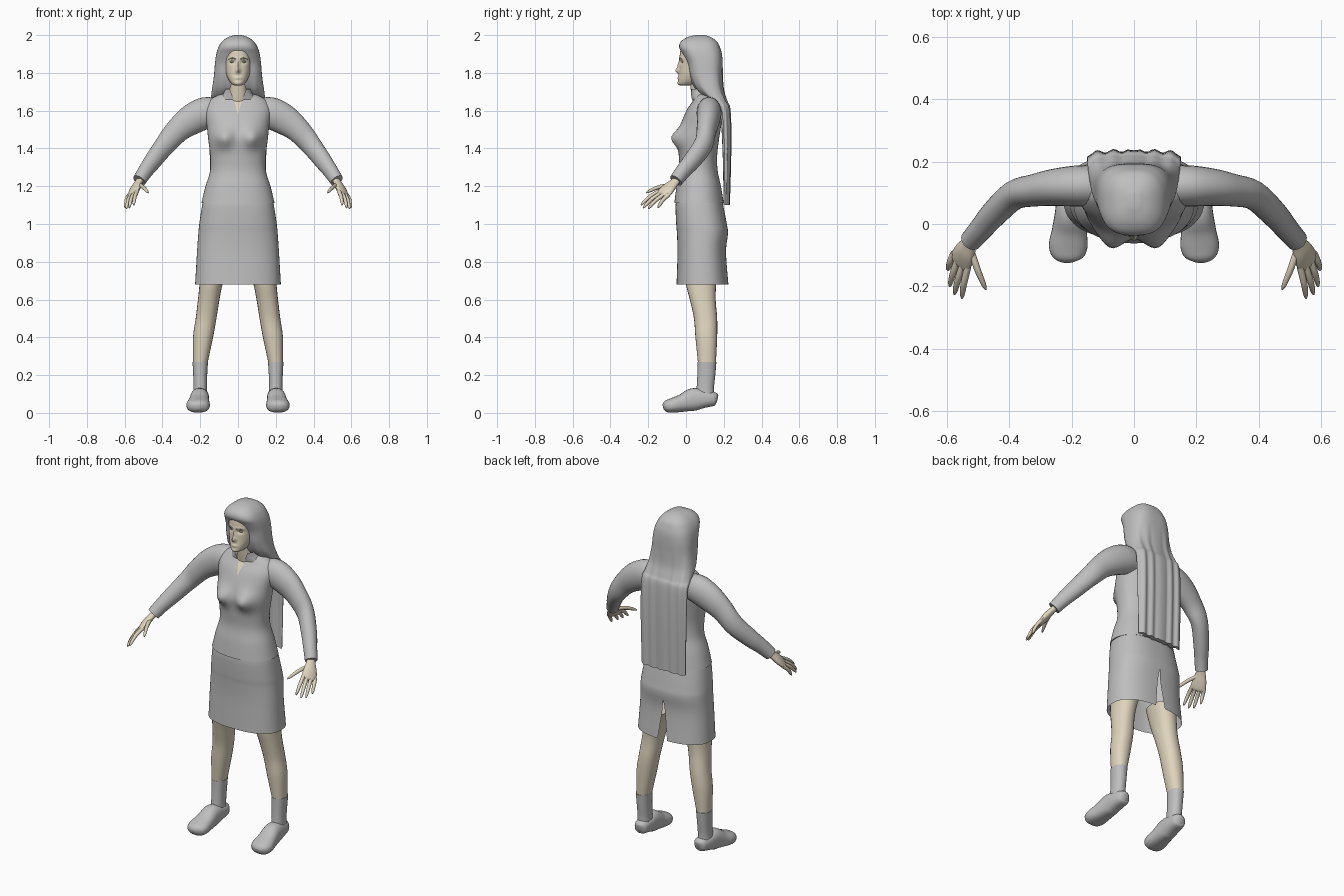
import bpy, bmesh, math
from mathutils import Vector

cube = bpy.data.objects.get("Cube")
if cube:
    bpy.data.objects.remove(cube, do_unlink=True)


def material(name, rgb):
    m = bpy.data.materials.new(name)
    m.use_nodes = True
    m.diffuse_color = (*rgb, 1)
    m.node_tree.nodes["Principled BSDF"].inputs["Base Color"].default_value = (*rgb, 1)
    return m


GREY = material("soft grey", (0.52, 0.52, 0.52))
SKIN = material("warm skin", (0.74, 0.66, 0.51))


def spline(rows, steps):
    """Catmull-Rom through rows of numbers."""
    out = []
    for i in range(len(rows) - 1):
        a, b, c, d = (rows[max(0, min(len(rows) - 1, i + j))] for j in (-1, 0, 1, 2))
        for s in range(steps):
            t = s / steps
            out.append([0.5 * (2 * q + (r - p) * t + (2 * p - 5 * q + 4 * r - u) * t * t
                               + (3 * q - p - 3 * r + u) * t ** 3)
                        for p, q, r, u in zip(a, b, c, d)])
    return out + [list(rows[-1])]


def unit_ring(n, power):
    """Superellipse outline of unit radius."""
    for i in range(n):
        a = 2 * math.pi * i / n
        yield tuple(math.copysign(abs(f) ** power, f) for f in (math.cos(a), math.sin(a)))


def skin_rings(name, rings, mats, cap=True, mirror=False, warp=None, edit=None):
    bm = bmesh.new()
    loops = [[bm.verts.new(p) for p in ring] for ring in rings]
    n = len(loops[0])
    for lo, hi in zip(loops, loops[1:]):
        for i in range(n):
            j = (i + 1) % n
            bm.faces.new((lo[i], lo[j], hi[j], hi[i]))
    if cap:
        bm.faces.new(loops[0])
        bm.faces.new(loops[-1])
    if warp:
        for v in bm.verts:
            warp(v.co)
    if edit:
        edit(bm)
    bmesh.ops.recalc_face_normals(bm, faces=bm.faces[:])
    mesh = bpy.data.meshes.new(name)
    bm.to_mesh(mesh)
    bm.free()
    for m in mats:
        mesh.materials.append(m)
    ob = bpy.data.objects.new(name, mesh)
    bpy.context.collection.objects.link(ob)
    bpy.ops.object.select_all(action="DESELECT")
    ob.select_set(True)
    bpy.context.view_layer.objects.active = ob
    bpy.ops.object.shade_smooth_by_angle(angle=math.radians(45))
    if mirror:
        ob.modifiers.new("Mirror", "MIRROR")
    return ob


def loft(name, rows, *mats, n=40, power=0.9, steps=5, **kw):
    """Level sections: height, centre x, half width, front y, back y."""
    rings = [[(cx + w * c, (yf + yb) / 2 + (yb - yf) / 2 * s, z)
              for c, s in unit_ring(n, power)]
             for z, cx, w, yf, yb in spline(rows, steps)]
    return skin_rings(name, rings, mats, **kw)


def tube(name, rows, mat, n=16, power=1, steps=4, ref=(0, 0, 1), **kw):
    """Sections along a path: x, y, z, side radius, up radius."""
    path = spline(rows, steps)
    pts = [Vector(r[:3]) for r in path]
    rings = []
    for i, (p, r) in enumerate(zip(pts, path)):
        t = pts[min(i + 1, len(pts) - 1)] - pts[max(i - 1, 0)]
        side = t.cross(Vector(ref)).normalized()
        up = side.cross(t).normalized()
        rings.append([p + side * r[3] * c + up * r[4] * s for c, s in unit_ring(n, power)])
    return skin_rings(name, rings, [mat], mirror=True, **kw)


def bumps(items):
    """Push the front surface out by soft, mirrored bumps."""
    def warp(co):
        if co.y < 0.05:
            co.y -= sum(h * math.exp(-((abs(co.x) - x) / sx) ** 2 - ((co.z - z) / sz) ** 2)
                        for x, z, sx, sz, h in items)
    return warp


def wedge(apex, slope, up, front, remove):
    """Cut a clean V, then remove it or give it the second material."""
    def edit(bm):
        for s in (1, -1):
            bmesh.ops.bisect_plane(bm, geom=bm.verts[:] + bm.edges[:] + bm.faces[:],
                                   plane_co=(0, 0, apex), plane_no=(1, 0, s * slope))
        inside = []
        for f in bm.faces:
            c = f.calc_center_median()
            if ((c.z > apex) == up and (c.y < 0.08) == front
                    and abs(c.x) < slope * abs(c.z - apex)):
                inside.append(f)
        if remove:
            bmesh.ops.delete(bm, geom=inside, context="FACES")
        else:
            for f in inside:
                f.material_index = 1
    return edit


# Jacket with open neckline
loft("jacket", [(1.11, 0, .194, -.062, .2), (1.2, 0, .172, -.05, .185), (1.28, 0, .148, -.035, .168),
                (1.36, 0, .147, -.038, .165), (1.45, 0, .158, -.042, .175), (1.52, 0, .165, -.03, .185),
                (1.6, 0, .175, .002, .185), (1.65, 0, .155, .035, .175), (1.68, 0, .11, .05, .165),
                (1.695, 0, .06, .06, .15)],
     GREY, SKIN, n=64, warp=bumps([(.075, 1.455, .05, .05, .045)]),
     edit=wedge(1.575, .26, True, True, False))
loft("collar", [(1.66, 0, .1, .03, .175), (1.69, 0, .078, .022, .16), (1.715, 0, .07, .018, .152)],
     GREY, cap=False, edit=wedge(1.6, .38, True, True, True))

# Skirt with a slit at the back
loft("skirt", [(1.15, 0, .178, -.045, .185), (1.1, 0, .19, -.055, .197), (1.0, 0, .205, -.052, .216),
               (.95, 0, .21, -.048, .222), (.85, 0, .217, -.045, .212), (.68, 0, .227, -.05, .225)],
     GREY, n=64, power=.82, cap=False, edit=wedge(.92, .13, False, False, True))

# Legs, socks and shoes
loft("legs", [(.78, .125, .072, -.01, .17), (.68, .143, .061, 0, .16), (.6, .155, .057, .02, .157),
              (.5, .169, .055, .042, .165), (.4, .185, .053, .05, .165), (.26, .2, .038, .064, .158)],
     SKIN, n=24, mirror=True)
loft("socks", [(.27, .2, .041, .062, .161), (.2, .2, .037, .06, .155), (.13, .2, .036, .056, .148),
               (.08, .2, .038, .05, .15)], GREY, n=24, mirror=True)
tube("shoes", [(.195, .166, .072, .012, .02), (.196, .152, .074, .036, .036), (.2, .1, .074, .046, .047),
               (.203, .04, .071, .05, .06), (.207, -.02, .052, .056, .047), (.211, -.07, .04, .062, .039),
               (.213, -.105, .034, .05, .031), (.213, -.121, .03, .02, .014)],
     GREY, n=28, power=.85)

# Sleeves
tube("sleeves", [(.1, .12, 1.59, .06, .07), (.17, .122, 1.588, .066, .084), (.25, .118, 1.55, .06, .08),
                 (.32, .108, 1.495, .052, .066), (.385, .092, 1.42, .047, .057),
                 (.45, .032, 1.335, .043, .049), (.49, -.015, 1.28, .038, .042),
                 (.523, -.053, 1.23, .035, .037)], GREY, n=24)

# Hands
tube("palms", [(.505, -.035, 1.25, .024, .02), (.525, -.06, 1.222, .026, .018),
               (.543, -.092, 1.19, .039, .02), (.557, -.122, 1.158, .043, .015),
               (.562, -.132, 1.148, .034, .008)], SKIN, ref=(.6, -.28, .58))
fingers = {"index": ((.535, -.148, 1.168), (.552, -.238, 1.1)),
           "middle": ((.55, -.135, 1.16), (.576, -.226, 1.085)),
           "ring": ((.566, -.118, 1.152), (.591, -.2, 1.08)),
           "little": ((.579, -.098, 1.147), (.597, -.148, 1.085)),
           "thumb": ((.522, -.085, 1.205), (.475, -.21, 1.165))}
for label, (base, tip) in fingers.items():
    a, b = Vector(base), Vector(tip)
    rows = [(*(a.lerp(b, t) + Vector((.3, -.1, 1)) * lift), r, r)
            for t, lift, r in ((-.1, 0, .011), (.45, .009, .0105), (.85, .004, .008), (1, 0, .003))]
    tube(label + "_fingers", rows, SKIN, n=10)

# Neck and head
loft("neck", [(1.62, 0, .06, .04, .15), (1.69, 0, .051, .028, .135), (1.8, 0, .048, .015, .13)], SKIN)
loft("head", [(1.733, 0, .018, -.03, .03), (1.742, 0, .034, -.04, .06), (1.765, 0, .051, -.04, .1),
              (1.8, 0, .065, -.036, .13), (1.84, 0, .071, -.034, .15), (1.88, 0, .073, -.034, .16),
              (1.93, 0, .069, -.026, .16), (1.97, 0, .045, .01, .13)],
     SKIN, n=80, power=.88, steps=7,
     warp=bumps([(.03, 1.857, .017, .01, -.009), (0, 1.812, .011, .014, .02),
                 (0, 1.84, .009, .022, .01), (0, 1.773, .02, .007, .006),
                 (.03, 1.876, .022, .007, .004), (0, 1.745, .018, .012, .004)]))
tube("eyebrows", [(.011, -.036, 1.872, .002, .002), (.03, -.034, 1.879, .003, .004),
                  (.05, -.022, 1.873, .001, .001)], GREY, n=8)
loft("eyes", [(1.852, .03, .003, -.02, -.012), (1.856, .03, .011, -.024, -.01),
              (1.86, .03, .011, -.024, -.01), (1.863, .03, .003, -.02, -.012)],
     GREY, n=16, steps=2, mirror=True)


# Long hair falling down the back
def strands(co):
    fall = max(0, min(1, (1.85 - co.z) / .3))
    co.y += .005 * fall * math.sin(abs(co.x) * 120)


loft("hair", [(2.0, 0, .02, .05, .1), (1.988, 0, .055, .005, .135), (1.965, 0, .085, -.028, .165),
              (1.935, 0, .104, -.036, .18), (1.9, 0, .115, -.018, .19), (1.85, 0, .122, .005, .194),
              (1.78, 0, .128, .02, .195), (1.71, 0, .138, .055, .2), (1.65, 0, .146, .125, .218),
              (1.6, 0, .15, .18, .233), (1.4, 0, .15, .197, .236), (1.1, 0, .145, .203, .228)],
     GREY, n=96, power=.72, warp=strands)
